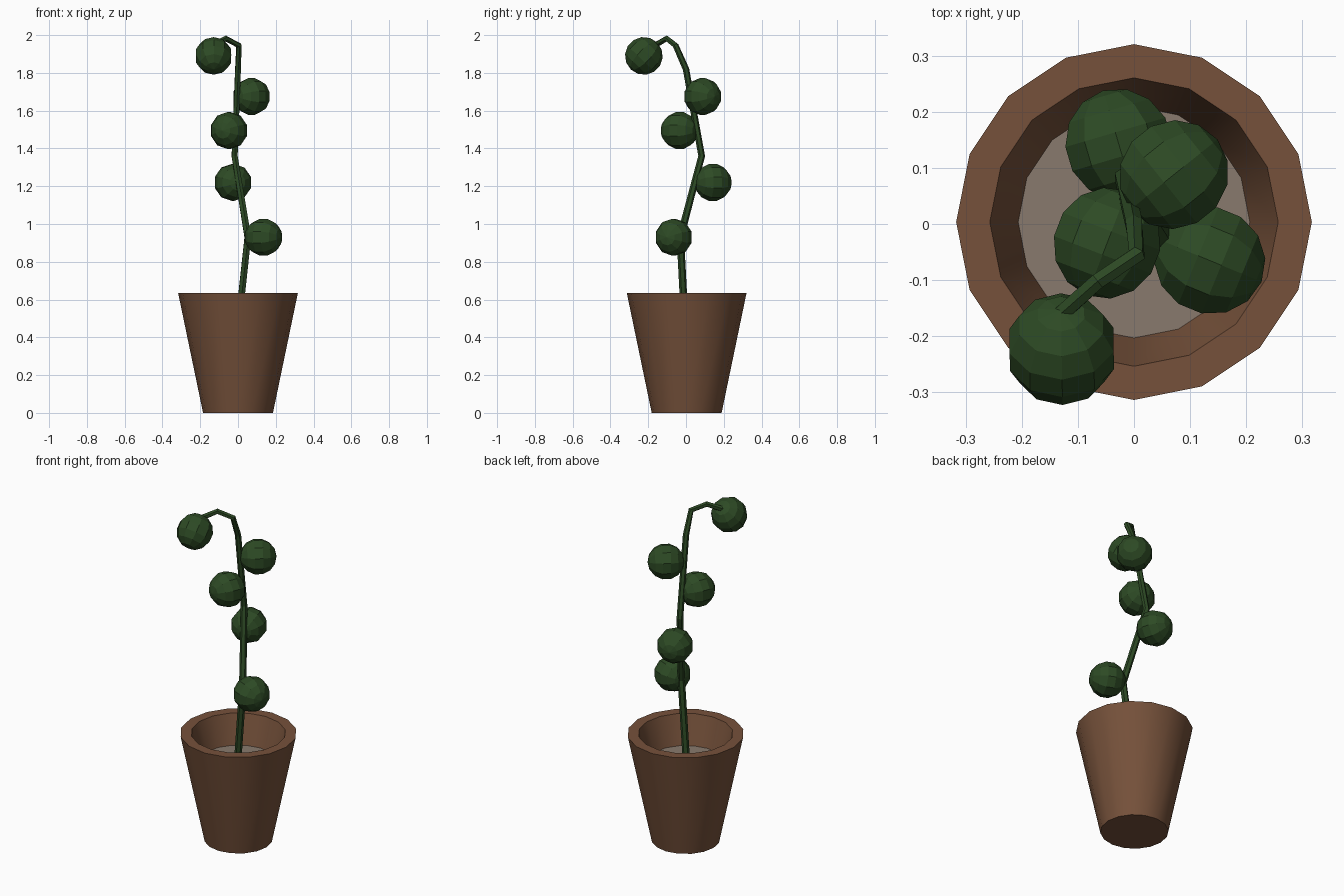
import bpy, bmesh, math
from mathutils import Vector

if "Cube" in bpy.data.objects:
    bpy.data.objects.remove(bpy.data.objects["Cube"])


def material(name, rgb):
    m = bpy.data.materials.new(name)
    m.diffuse_color = (*rgb, 1)
    m.use_nodes = True
    m.node_tree.nodes["Principled BSDF"].inputs["Base Color"].default_value = m.diffuse_color
    return m


TERRACOTTA = material("terracotta brown", (0.18, 0.083, 0.043))
SOIL = material("grey soil", (0.25, 0.195, 0.155))
GREEN = material("dark green", (0.026, 0.068, 0.018))


def finish(bm, name, mat):
    bmesh.ops.recalc_face_normals(bm, faces=bm.faces[:])
    me = bpy.data.meshes.new(name)
    bm.to_mesh(me)
    bm.free()
    me.materials.append(mat)
    ob = bpy.data.objects.new(name, me)
    bpy.context.collection.objects.link(ob)
    return ob


def smooth(ob, degrees):
    bpy.ops.object.select_all(action='DESELECT')
    ob.select_set(True)
    bpy.context.view_layer.objects.active = ob
    bpy.ops.object.shade_smooth_by_angle(angle=math.radians(degrees))


def bridge(bm, rings):
    for a, b in zip(rings, rings[1:]):
        n = len(a)
        for i in range(n):
            j = (i + 1) % n
            bm.faces.new((a[i], a[j], b[j], b[i]))


def ring(bm, r, z, n=16, y=0.0035):
    return [bm.verts.new((r * math.cos(2 * math.pi * i / n),
                          y + r * math.sin(2 * math.pi * i / n), z))
            for i in range(n)]


# Pot: tapered 16-sided wall with a flat rim and an inner wall down to the soil
bm = bmesh.new()
rings = [ring(bm, r, z) for r, z in
         ((0.185, 0), (0.317, 0.635), (0.257, 0.635), (0.205, 0.46))]
bridge(bm, rings)
bm.faces.new(rings[0])
bm.faces.new(rings[-1])
pot = finish(bm, "pot", TERRACOTTA)
smooth(pot, 30)

# Soil disc
bm = bmesh.new()
bm.faces.new(ring(bm, 0.2065, 0.466))
soil = finish(bm, "soil", SOIL)
if soil.data.polygons[0].normal.z < 0:
    soil.data.flip_normals()

# Stem: bent six-sided tube
path = [Vector(p) for p in (
    (0.0, -0.005, 0.45), (0.052, -0.03, 0.93), (-0.018, 0.083, 1.36),
    (0.0, 0.0, 1.82), (0.005, -0.055, 1.945),
    (-0.065, -0.102, 1.982), (-0.135, -0.165, 1.945))]
radii = (0.02, 0.02, 0.018, 0.017, 0.016, 0.016, 0.016)
bm = bmesh.new()
rings = []
for k, (p, r) in enumerate(zip(path, radii)):
    d_in = (p - path[k - 1]).normalized() if k else Vector()
    d_out = (path[k + 1] - p).normalized() if k + 1 < len(path) else Vector()
    t = (d_in + d_out).normalized()
    u = t.cross(Vector((-0.55, 0.83, 0))).normalized()
    v = t.cross(u)
    rings.append([bm.verts.new(p + r * (u * math.cos(a) + v * math.sin(a)))
                  for a in (math.pi / 3 * i for i in range(6))])
bridge(bm, rings)
bm.faces.new(rings[0])
bm.faces.new(rings[-1])
finish(bm, "stem", GREEN)

# Round buds: low-poly spheres with a pole turned towards the stem
buds = (((0.135, -0.065, 0.93), (0.05, -0.03, 0.93)),
        ((-0.027, 0.142, 1.22), (0.0, 0.05, 1.22)),
        ((-0.048, -0.034, 1.495), (-0.012, 0.06, 1.495)),
        ((0.071, 0.088, 1.675), (-0.006, 0.026, 1.675)),
        ((-0.129, -0.223, 1.89), (-0.13, -0.16, 1.955)))
for k, (centre, joint) in enumerate(buds, 1):
    bm = bmesh.new()
    bmesh.ops.create_uvsphere(bm, u_segments=10, v_segments=7, radius=0.1)
    bud = finish(bm, f"bud_{k}", GREEN)
    bud.location = centre
    axis = Vector(joint) - Vector(centre)
    bud.rotation_euler = axis.to_track_quat('Z', 'Y').to_euler()
